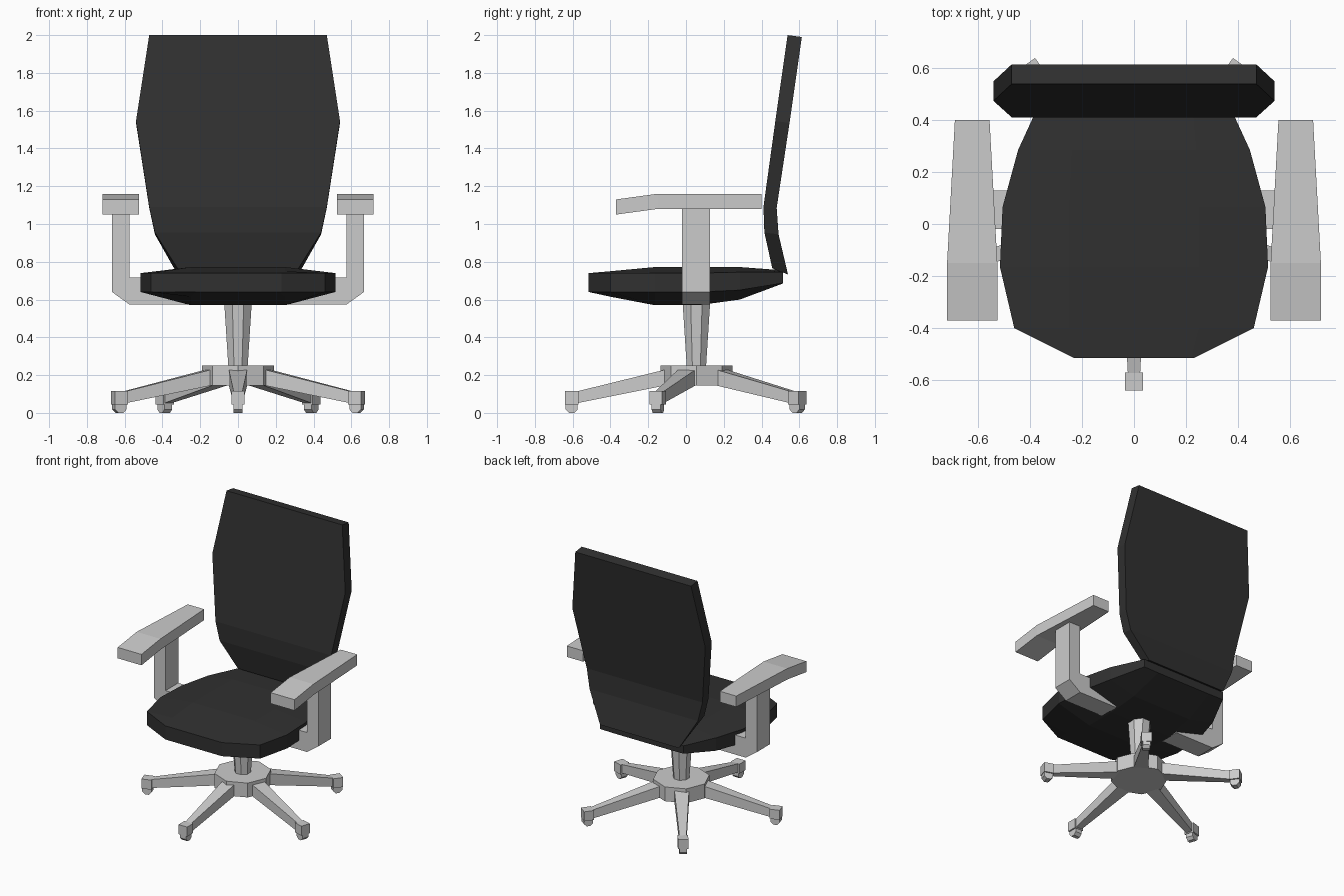
import bpy, bmesh
from math import radians, pi
from mathutils import Matrix, Vector

if "Cube" in bpy.data.objects:
    bpy.data.objects.remove(bpy.data.objects["Cube"])

BASE_Y = 0.055
black = bpy.data.materials.new("black_fabric")
black.diffuse_color = (0.03, 0.03, 0.03, 1)
black.use_nodes = True
black.node_tree.nodes["Principled BSDF"].inputs["Base Color"].default_value = black.diffuse_color


def finish(name, bm, mat=None, mirror=False):
    bmesh.ops.remove_doubles(bm, verts=bm.verts, dist=1e-4)
    bmesh.ops.recalc_face_normals(bm, faces=bm.faces)
    me = bpy.data.meshes.new(name)
    bm.to_mesh(me)
    bm.free()
    ob = bpy.data.objects.new(name, me)
    bpy.context.collection.objects.link(ob)
    if mat:
        me.materials.append(mat)
    if mirror:
        ob.modifiers.new("Mirror", 'MIRROR')
    return ob


def loft(name, rings, **kw):
    """Skin a list of equal-length rings and cap both ends."""
    bm = bmesh.new()
    vs = [[bm.verts.new(p) for p in r] for r in rings]
    n = len(vs[0])
    for a, b in zip(vs, vs[1:]):
        for i in range(n):
            j = (i + 1) % n
            bm.faces.new((a[i], a[j], b[j], b[i]))
    bm.faces.new(vs[0])
    bm.faces.new(vs[-1])
    return finish(name, bm, **kw)


def box_ring(x0, x1, y, z0, z1):
    return [(x0, y, z0), (x1, y, z0), (x1, y, z1), (x0, y, z1)]


def cone(name, r1, r2, z0, z1, turn=0):
    bm = bmesh.new()
    m = Matrix.Translation((0, BASE_Y, (z0 + z1) / 2)) @ Matrix.Rotation(turn, 4, 'Z')
    bmesh.ops.create_cone(bm, cap_ends=True, segments=8, radius1=r1, radius2=r2,
                          depth=z1 - z0, matrix=m)
    return finish(name, bm)


# Seat: y, half width, inner half width, inner top, edge top, edge bottom, inner bottom
seat = [(-0.515, 0.23, 0.22, 0.74, 0.74, 0.64, 0.64),
        (-0.40, 0.46, 0.25, 0.75, 0.74, 0.64, 0.615),
        (-0.165, 0.515, 0.25, 0.772, 0.74, 0.64, 0.57),
        (0.065, 0.505, 0.25, 0.772, 0.74, 0.64, 0.57),
        (0.285, 0.445, 0.24, 0.772, 0.745, 0.65, 0.60),
        (0.513, 0.34, 0.22, 0.755, 0.745, 0.687, 0.685)]
loft("seat", [[(-w, y, et), (-i, y, it), (i, y, it), (w, y, et),
               (w, y, eb), (i, y, ib), (-i, y, ib), (-w, y, eb)]
              for y, w, i, it, et, eb, ib in seat], mat=black)

# Backrest: half width, front y and z, rear y and z
back = [(0.32, 0.457, 0.765, 0.54, 0.733), (0.44, 0.415, 0.955, 0.49, 0.945),
        (0.47, 0.41, 1.09, 0.48, 1.085), (0.54, 0.473, 1.545, 0.548, 1.535),
        (0.47, 0.538, 2.0, 0.613, 1.99)]
loft("backrest", [[(-w, yf, zf), (w, yf, zf), (w, yb, zb), (-w, yb, zb)]
                  for w, yf, zf, yb, zb in back], mat=black)

# Arm pads
loft("arm_pads", [box_ring(0.525, 0.718, -0.37, 1.05, 1.13),
                  box_ring(0.525, 0.718, -0.15, 1.08, 1.16),
                  box_ring(0.555, 0.688, 0.40, 1.08, 1.16)], mirror=True)

# Arm supports: bent bar from under the seat up to the pad
arm = [(0.26, 0.574), (0.575, 0.574), (0.667, 0.64), (0.667, 1.09),
       (0.575, 1.09), (0.575, 0.717), (0.26, 0.717)]
loft("arm_supports", [[(x, y, z) for x, z in arm] for y in (-0.02, 0.128)], mirror=True)

# Column and hub
cone("column", 0.055, 0.08, 0.24, 0.60, pi / 8)
cone("hub", 0.19, 0.19, 0.145, 0.25)

# Five legs with caster housings and wheels, each built along +y then turned
for k in range(5):
    turn = Matrix.Translation((0, BASE_Y, 0)) @ Matrix.Rotation(radians(180 + 72 * k), 4, 'Z')
    leg = loft(f"leg_{k + 1}", [box_ring(-0.05, 0.05, 0.14, 0.15, 0.235),
                                box_ring(-0.023, 0.023, 0.64, 0.05, 0.112)])
    house = loft(f"caster_housing_{k + 1}", [box_ring(-0.035, 0.035, 0.625, 0.045, 0.115),
                                             box_ring(-0.035, 0.035, 0.695, 0.045, 0.115)])
    bm = bmesh.new()
    m = (Matrix.Translation((0, 0.66, 0.032)) @ Matrix.Rotation(pi / 2, 4, 'Y')
         @ Matrix.Rotation(pi / 8, 4, 'Z'))
    bmesh.ops.create_cone(bm, cap_ends=True, segments=8, radius1=0.0345, radius2=0.0345,
                          depth=0.05, matrix=m)
    wheel = finish(f"caster_wheel_{k + 1}", bm)
    for ob in (leg, house, wheel):
        ob.data.transform(turn)
